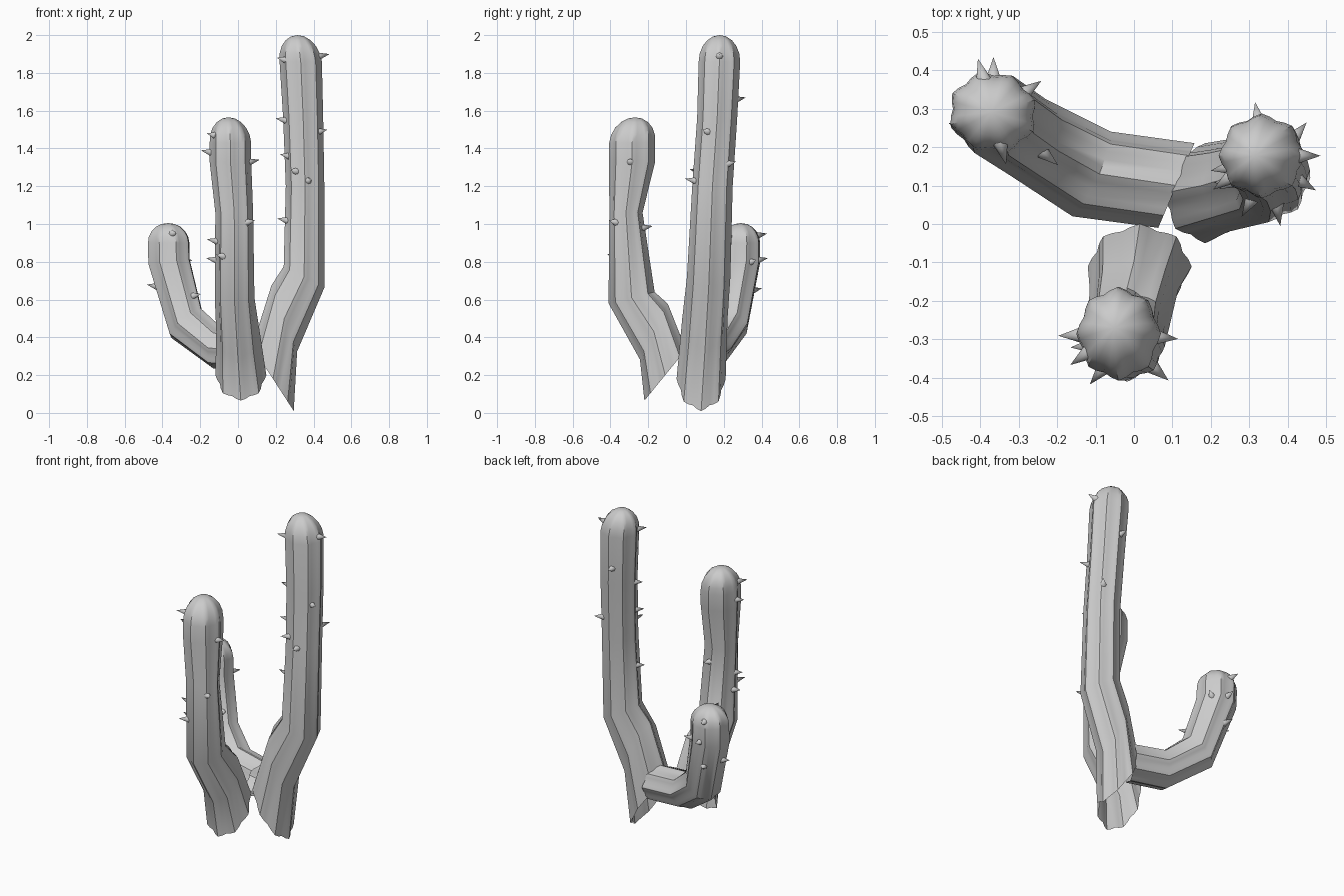
import bpy, bmesh
from math import sin, cos, pi, radians
from mathutils import Vector, Matrix
from mathutils.bvhtree import BVHTree

if "Cube" in bpy.data.objects:
    bpy.data.objects.remove(bpy.data.objects["Cube"])

RIBS, PER_RIB, DOME_STEPS = 8, 4, 5
N = RIBS * PER_RIB


def finish(bm, name, angle=35):
    me = bpy.data.meshes.new(name)
    bm.to_mesh(me)
    ob = bpy.data.objects.new(name, me)
    bpy.context.collection.objects.link(ob)
    bpy.ops.object.select_all(action='DESELECT')
    ob.select_set(True)
    bpy.context.view_layer.objects.active = ob
    bpy.ops.object.shade_smooth_by_angle(angle=radians(angle))
    return ob


def build_arm(name, sections, tip, spines):
    """Sweep a ribbed section through (centre, half-axis u, half-axis v), round off at tip."""
    rings = [(Vector(c), Vector(u), Vector(v), 0.055) for c, u, v in sections]
    c, u, v, amp = rings[-1]
    tip = Vector(tip)
    for k in range(1, DOME_STEPS):
        t = k / DOME_STEPS * pi / 2
        rings.append((c.lerp(tip, sin(t)), u * cos(t), v * cos(t), amp * cos(t)))

    bm = bmesh.new()
    loops = []
    for c, u, v, amp in rings:
        loop = []
        for i in range(N):
            a = 2 * pi * i / N
            r = 1 - amp + amp * cos(RIBS * a)
            loop.append(bm.verts.new(c + u * r * cos(a) + v * r * sin(a)))
        loops.append(loop)
    for lo, hi in zip(loops, loops[1:]):
        for i in range(N):
            j = (i + 1) % N
            bm.faces.new((lo[i], lo[j], hi[j], hi[i]))
    top = bm.verts.new(tip)
    for i in range(N):
        bm.faces.new((loops[-1][i], loops[-1][(i + 1) % N], top))
    bm.normal_update()
    tree = BVHTree.FromBMesh(bm)
    finish(bm, name)
    bm.free()

    # spines: small cones planted on the skin at a height and compass angle
    centres = [r[0] for r in rings] + [tip]
    sb = bmesh.new()
    for z, deg in spines:
        for p, q in zip(centres, centres[1:]):
            if p.z <= z <= q.z:
                origin = p.lerp(q, (z - p.z) / (q.z - p.z))
                break
        out = Vector((cos(radians(deg)), sin(radians(deg)), 0))
        hit = tree.ray_cast(origin, out)[0]
        if hit is None:
            continue
        d = (out + Vector((0, 0, 0.2))).normalized()
        m = Matrix.Translation(hit + d * 0.018) @ d.to_track_quat('Z', 'Y').to_matrix().to_4x4()
        bmesh.ops.create_cone(sb, cap_ends=True, segments=8, radius1=0.021,
                              radius2=0.0, depth=0.062, matrix=m)
    finish(sb, name + "_spines", 50)
    sb.free()


# tall arm on the right
build_arm("tall_arm", [
    ((.185, .08, .18), (.11, 0, -.17), (0, .13, 0)),
    ((.245, .10, .50), (.068, 0, -.175), (0, .12, 0)),
    ((.35, .12, .72), (.108, 0, -.055), (0, .115, 0)),
    ((.355, .14, 1.20), (.102, 0, 0), (0, .107, 0)),
    ((.345, .165, 1.56), (.106, 0, 0), (0, .106, 0)),
    ((.332, .177, 1.86), (.112, 0, 0), (0, .11, 0)),
], (.315, .178, 2.0), [
    (1.89, 0), (1.87, 215), (1.66, 100), (1.55, 190), (1.49, -30), (1.36, 205),
    (1.32, 50), (1.28, 240), (1.23, -80), (1.02, 190)])

# middle-height arm at the front
build_arm("front_arm", [
    ((.015, -.11, .20), (.135, 0, 0), (0, .11, .135)),
    ((0, -.17, .43), (.115, 0, 0), (0, .074, .147)),
    ((-.018, -.288, .61), (.105, 0, 0), (0, .122, .03)),
    ((-.02, -.318, 1.06), (.1, 0, 0), (0, .088, 0)),
    ((-.04, -.285, 1.33), (.11, 0, 0), (0, .122, 0)),
    ((-.04, -.285, 1.43), (.11, 0, 0), (0, .122, 0)),
], (-.05, -.27, 1.565), [
    (1.47, 215), (1.38, 182), (1.33, -5), (1.01, -40), (.98, 80),
    (.91, 185), (.81, 178), (.83, 230)])

# short arm curving out to the back left
build_arm("short_arm", [
    ((.11, .10, .32), (.047, .11, 0), (0, 0, .11)),
    ((-.11, .13, .345), (.05, .11, 0), (.02, 0, .11)),
    ((-.275, .225, .475), (.045, .1, 0), (.078, -.035, .078)),
    ((-.365, .285, .80), (.05, .1, 0), (.105, -.05, .015)),
    ((-.367, .29, .90), (.05, .095, 0), (.105, -.05, 0)),
], (-.37, .29, 1.005), [
    (.95, 285), (.94, 105), (.81, 90), (.65, 115), (.67, 180), (.62, -40), (.80, 35)])
